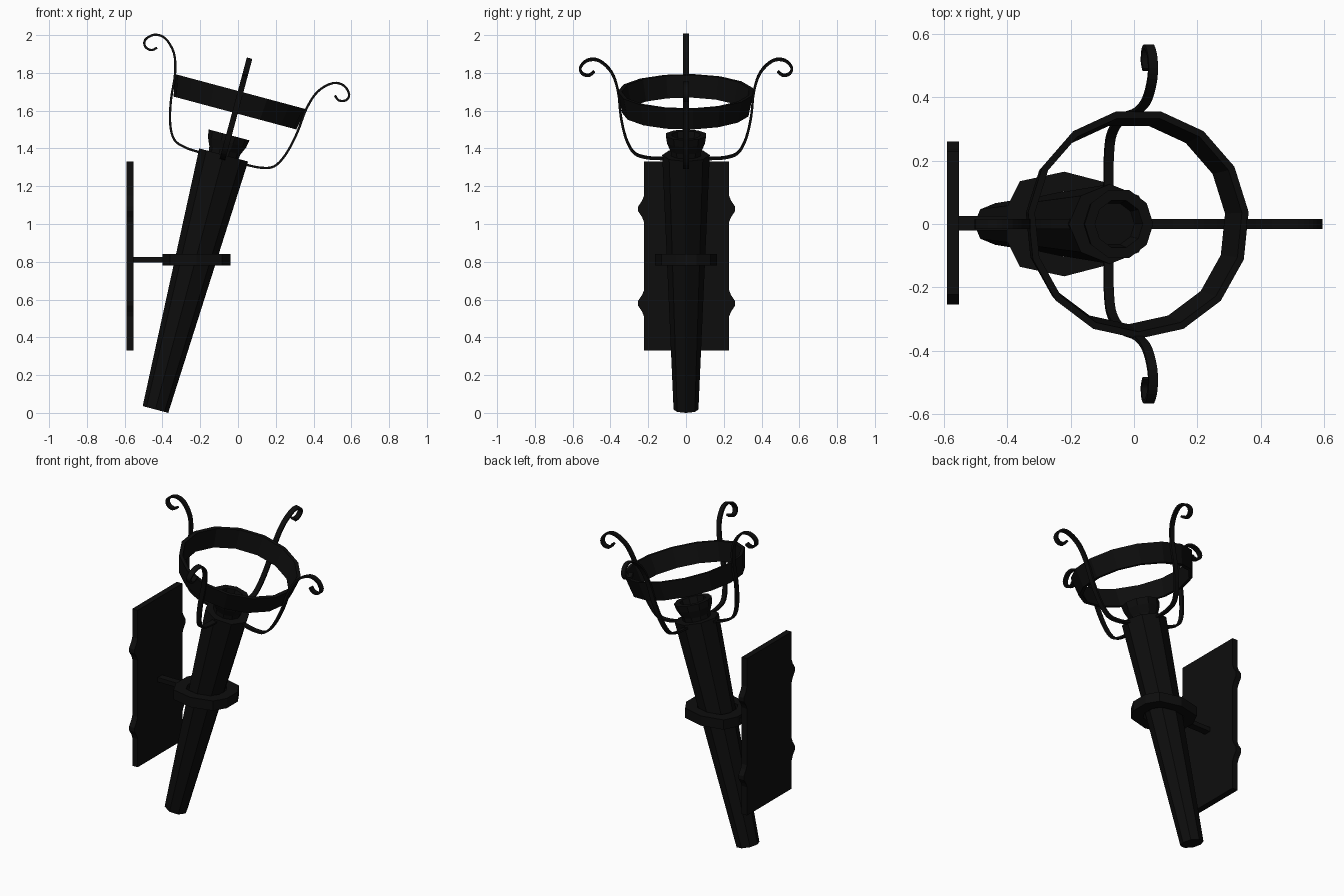
import bpy, bmesh, math
from mathutils import Matrix, Vector

if "Cube" in bpy.data.objects:
    bpy.data.objects.remove(bpy.data.objects["Cube"])

iron = bpy.data.materials.new("black_iron")
iron.diffuse_color = (0.004, 0.004, 0.004, 1)
iron.use_nodes = True
iron.node_tree.nodes["Principled BSDF"].inputs["Base Color"].default_value = iron.diffuse_color

# Torch frame: origin at the shaft foot, leaning 15 degrees toward +x
TILT = Matrix.Translation((-0.437, 0, 0.018)) @ Matrix.Rotation(math.radians(15), 4, 'Y')


def finish(name, bm, matrix=Matrix()):
    bmesh.ops.recalc_face_normals(bm, faces=bm.faces)
    bm.transform(matrix)
    me = bpy.data.meshes.new(name)
    bm.to_mesh(me)
    bm.free()
    me.materials.append(iron)
    ob = bpy.data.objects.new(name, me)
    bpy.context.collection.objects.link(ob)
    return ob


def loft(name, rings, matrix=Matrix(), closed=False):
    """Skin a list of equal-length point rings, capped or joined end to end."""
    bm = bmesh.new()
    vs = [[bm.verts.new(p) for p in ring] for ring in rings]
    n = len(vs[0])
    for a, b in zip(vs, vs[1:] + vs[:1] if closed else vs[1:]):
        for i in range(n):
            j = (i + 1) % n
            bm.faces.new((a[i], a[j], b[j], b[i]))
    if not closed:
        bm.faces.new(vs[0])
        bm.faces.new(vs[-1])
    return finish(name, bm, matrix)


def lathe(name, profile, sides, turn=0.0, sy=1.0, closed=False):
    angs = [turn + math.tau * i / sides for i in range(sides)]
    rings = [[(r * math.cos(a), sy * r * math.sin(a), z) for a in angs] for r, z in profile]
    return loft(name, rings, TILT, closed)


def box(name, lo, hi):
    rings = [[(lo[0], lo[1], z), (hi[0], lo[1], z), (hi[0], hi[1], z), (lo[0], hi[1], z)]
             for z in (lo[2], hi[2])]
    return loft(name, rings)


def smooth_path(pts, steps=4):
    """Catmull-Rom points through a 2D path."""
    p = [Vector(q) for q in pts]
    p = [2 * p[0] - p[1]] + p + [2 * p[-1] - p[-2]]
    out = []
    for a, b, c, d in zip(p, p[1:], p[2:], p[3:]):
        for k in range(steps):
            t = k / steps
            out.append(0.5 * (2 * b + (c - a) * t + (2 * a - 5 * b + 4 * c - d) * t * t
                              + (3 * b - a - 3 * c + d) * t ** 3))
    return out + [p[-2]]


# Tapered eight-sided shaft, and the hollow flared cup on top
lathe("shaft", [(0.07, 0), (0.134, 1.395)], 8, sy=0.94)
lathe("cup", [(0.08, 1.38), (0.085, 1.42), (0.105, 1.465), (0.112, 1.505),
              (0.078, 1.505), (0.068, 1.44)], 10)

# Faceted basket hoop
lathe("basket_hoop", [(0.338, 1.625), (0.362, 1.742), (0.34, 1.742), (0.316, 1.625)],
      15, turn=math.radians(6), closed=True)

# Four flat iron scrolls around the basket
path = smooth_path([(0.10, 1.375), (0.136, 1.376), (0.208, 1.381), (0.274, 1.406), (0.317, 1.484),
                    (0.345, 1.606), (0.36, 1.745), (0.394, 1.848), (0.46, 1.912), (0.521, 1.914),
                    (0.559, 1.876), (0.55, 1.842), (0.514, 1.832), (0.487, 1.852)])
rings = []
for i, p in enumerate(path):
    d = (path[min(i + 1, len(path) - 1)] - path[max(i - 1, 0)]).normalized()
    n = Vector((-d.y, d.x)) * 0.006
    a, b = p + n, p - n
    rings.append([(a.x, -0.015, a.y), (a.x, 0.015, a.y), (b.x, 0.015, b.y), (b.x, -0.015, b.y)])
for k in range(4):
    loft(f"scroll_{k + 1}", rings, TILT @ Matrix.Rotation(k * math.pi / 2, 4, 'Z'))

# Level holder collar around the shaft
outer = [(0.18, 0.055), (0.135, 0.13), (0, 0.165), (-0.14, 0.135), (-0.18, 0.055)]
outer += [(x, -y) for x, y in reversed(outer)]
sections = [(1, 0.78), (1, 0.842), (0.62, 0.842), (0.62, 0.78)]
loft("collar", [[(-0.22 + x * s, y * s, z) for x, y in outer] for s, z in sections], closed=True)

# Arm to the wall
box("wall_arm", (-0.56, -0.02, 0.797), (-0.33, 0.025, 0.825))

# Wall plate with two rounded ears on each edge
edge = [(0.225, 0.33)]
for zc in (0.58, 1.08):
    edge += [(0.225, zc - 0.07), (0.235, zc - 0.045), (0.257, zc - 0.012),
             (0.257, zc + 0.012), (0.235, zc + 0.045), (0.225, zc + 0.07)]
edge += [(0.225, 1.33)]
edge += [(-y, z) for y, z in reversed(edge)]
loft("wall_plate", [[(x, y + 0.003, z) for y, z in edge] for x in (-0.59, -0.552)])
